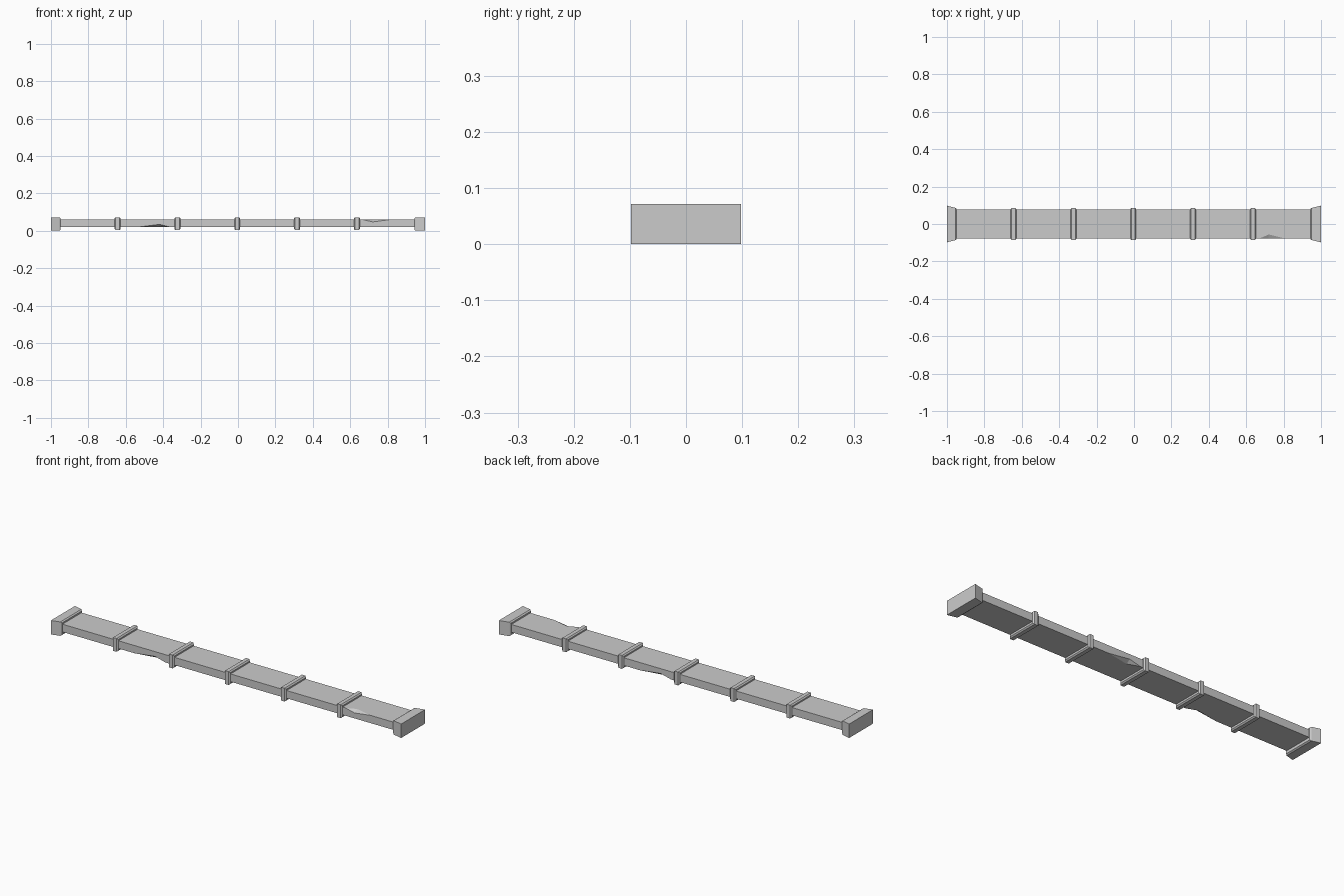
import bpy, bmesh

if "Cube" in bpy.data.objects:
    bpy.data.objects.remove(bpy.data.objects["Cube"])

ZC = 0.037  # centre height of collars


def loft(name, rings):
    """Closed solid skinned through equal-length rings of points."""
    bm = bmesh.new()
    loops = [[bm.verts.new(p) for p in ring] for ring in rings]
    n = len(loops[0])
    for a, b in zip(loops, loops[1:]):
        for i in range(n):
            j = (i + 1) % n
            bm.faces.new((a[i], a[j], b[j], b[i]))
    bm.faces.new(loops[0])
    bm.faces.new(loops[-1])
    bmesh.ops.remove_doubles(bm, verts=bm.verts, dist=1e-5)
    bmesh.ops.recalc_face_normals(bm, faces=bm.faces)
    me = bpy.data.meshes.new(name)
    bm.to_mesh(me)
    bm.free()
    ob = bpy.data.objects.new(name, me)
    bpy.context.collection.objects.link(ob)
    return ob


def rect(x, hy, z0, z1):
    return [(x, -hy, z0), (x, hy, z0), (x, hy, z1), (x, -hy, z1)]


# Plank, with a chip lofted into three of its long edges
HY, Z0, Z1 = 0.078, 0.019, 0.059


def plank_ring(x, front_low=(0, 0), back_low=(0, 0), front_top=(0, 0)):
    return [(x, -HY, Z0 + front_low[1]), (x, -HY + front_low[0], Z0),
            (x, HY - back_low[0], Z0), (x, HY, Z0 + back_low[1]),
            (x, HY, Z1),
            (x, -HY + front_top[0], Z1), (x, -HY, Z1 - front_top[1])]


loft("plank", [
    plank_ring(-0.97),
    plank_ring(-0.54),
    plank_ring(-0.42, front_low=(0.022, 0.015)),
    plank_ring(-0.36),
    plank_ring(0.03),
    plank_ring(0.09, back_low=(0.022, 0.015)),
    plank_ring(0.21),
    plank_ring(0.67),
    plank_ring(0.72, front_top=(0.022, 0.012)),
    plank_ring(0.81),
    plank_ring(0.97),
])

# Five chamfered collars around the plank
for i in range(5):
    c = -0.644 + 0.32 * i
    loft(f"collar_{i + 1}", [
        rect(c + dx, 0.085 - inset, 0.003 + inset, 0.072 - inset)
        for dx, inset in ((-0.016, 0.006), (-0.01, 0), (0.01, 0), (0.016, 0.006))])

# Flared end caps
for name, s, inner in (("left_cap", -1, 0.948), ("right_cap", 1, 0.943)):
    loft(name, [
        rect(s * 1.0, 0.098, 0.0, 0.072),
        rect(s * (inner + 0.007), 0.086, 0.0, 0.072),
        rect(s * inner, 0.081, 0.005, 0.067),
    ])
